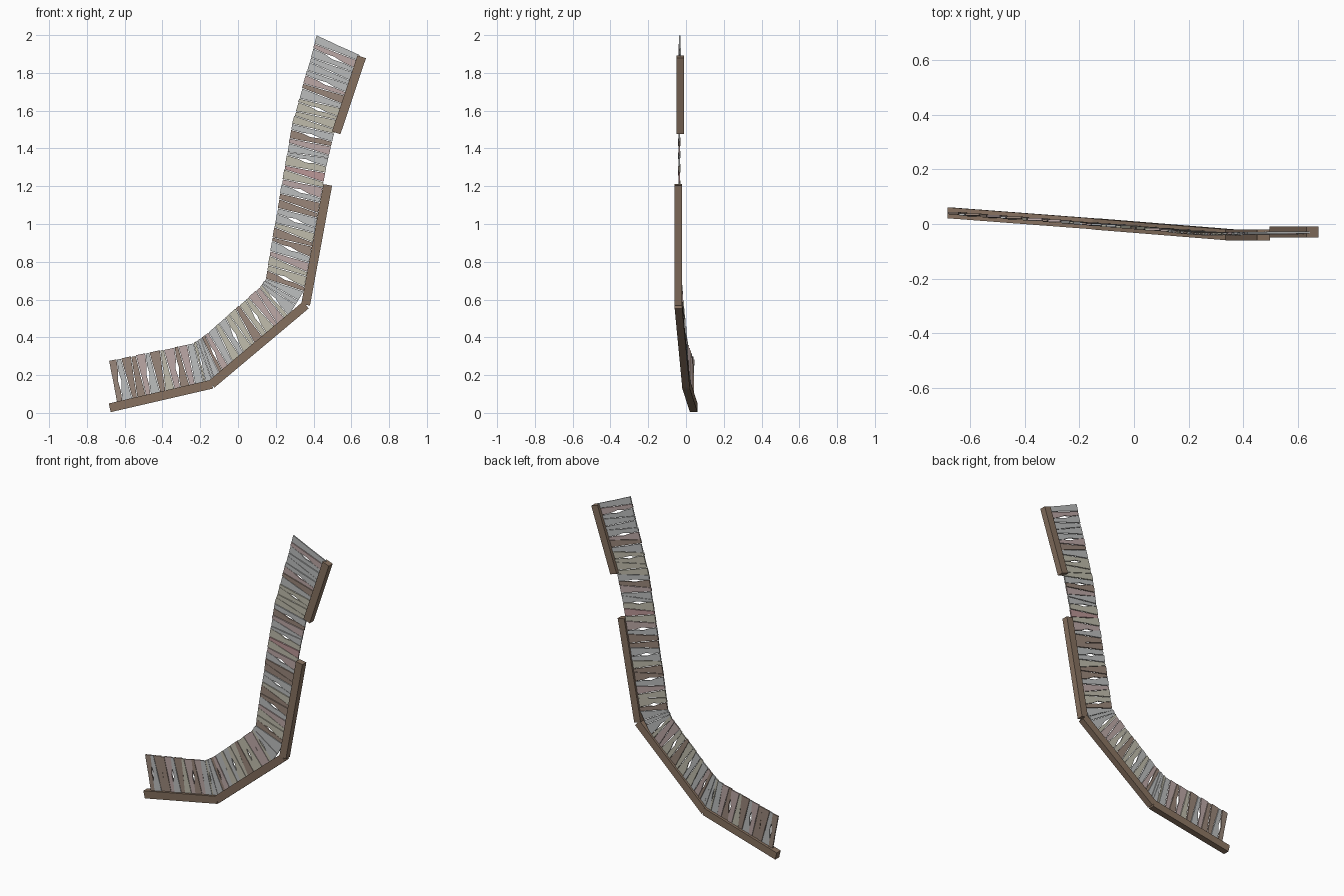
import bpy, random
from mathutils import Vector as V

if "Cube" in bpy.data.objects:
    bpy.data.objects.remove(bpy.data.objects["Cube"])

random.seed(7)

def material(name, c):
    m = bpy.data.materials.new(name)
    m.diffuse_color = (*c, 1)
    m.use_nodes = True
    m.node_tree.nodes["Principled BSDF"].inputs["Base Color"].default_value = m.diffuse_color
    return m

beam_mat = material("beam_wood", (0.24, 0.165, 0.115))
pink = material("faded_pink", (0.50, 0.39, 0.38))
grey = material("weathered_grey", (0.50, 0.51, 0.51))
cream = material("pale_cream", (0.52, 0.50, 0.41))
brown = material("old_brown", (0.32, 0.24, 0.195))
rose = material("rose", (0.50, 0.31, 0.31))

def make(name, verts, faces, mat):
    me = bpy.data.meshes.new(name)
    me.from_pydata(verts, [], faces)
    me.materials.append(mat)
    ob = bpy.data.objects.new(name, me)
    bpy.context.collection.objects.link(ob)
    return ob

BOX = [(0, 1, 2, 3), (7, 6, 5, 4), (0, 4, 5, 1), (1, 5, 6, 2), (2, 6, 7, 3), (3, 7, 4, 0)]

def beam(name, a, b, w=0.047, t=0.04):
    a, b = V(a), V(b)
    d = b - a
    n = V((-d.z, 0, d.x)).normalized() * w / 2
    y = V((0, t / 2, 0))
    make(name, [p + s for p in (a, b) for s in (n + y, n - y, -n - y, -n + y)], BOX, beam_mat)

# Edge beams
beam("lower_beam", (-0.679, 0.041, 0.027), (-0.137, 0.0, 0.152))
beam("slope_beam", (-0.14, 0.0, 0.152), (0.359, -0.04, 0.571))
beam("tall_beam", (0.358, -0.041, 0.572), (0.475, -0.041, 1.207))
beam("top_beam", (0.52, -0.03, 1.483), (0.655, -0.03, 1.885))

def depth(x):
    # the wall bends gently in y along its length
    pts = [(-0.7, 0.042), (-0.14, 0.0), (0.35, -0.037), (0.7, -0.031)]
    for (x0, y0), (x1, y1) in zip(pts, pts[1:]):
        if x <= x1:
            return y0 + (y1 - y0) * (x - x0) / (x1 - x0)
    return pts[-1][1]

# Stations: (inner x, z, depth y), (outer x, z), planks up to the next station
stations = [
    ((-0.638, 0.04), (-0.684, 0.275), 12),
    ((-0.185, 0.15), (-0.235, 0.37), 5),
    ((-0.08, 0.215), (-0.178, 0.41), 11),
    ((0.25, 0.49), (0.115, 0.665), 4),
    ((0.345, 0.635), (0.145, 0.71), 17),
    ((0.468, 1.305), (0.255, 1.355), 5),
    ((0.507, 1.475), (0.285, 1.53), 13),
    ((0.645, 1.895), (0.417, 2.0), 0),
]

def plank(i, inner, outer, notch, mat, y_off, t):
    # inner and outer are the two ends' (start, end) points in x, z
    verts, rows = [], (0, 0.3, 0.52, 0.72, 1)
    ya = depth(sum(p[0] for p in inner) / 2) + y_off
    yb = depth((outer[0][0] + inner[0][0]) / 2) + y_off
    ext = random.uniform(-0.018, 0.0) if i not in (0, 66) else 0
    for k, u in enumerate(rows):
        v = u * (1 + ext)
        l = V(inner[0]).lerp(V(outer[0]), v)
        r = V(inner[1]).lerp(V(outer[1]), v)
        if k == 2:
            l, r = l.lerp(r, notch[0]), r.lerp(l, notch[1])
        y = ya + (yb - ya) * u
        for p, s in ((l, -1), (r, -1), (r, 1), (l, 1)):
            verts.append((p.x, y + s * t / 2, p.y))
    faces = [(3, 2, 1, 0), (16, 17, 18, 19)]
    for k in range(4):
        for j in range(4):
            a, b = 4 * k + j, 4 * k + (j + 1) % 4
            faces.append((a, b, b + 4, a + 4))
    make(f"plank_{i:02d}", verts, faces, mat)

# Cut points along both edges, alternating wedge directions
cuts = []
for (ia, oa, n), (ib, ob, _) in zip(stations, stations[1:]):
    for j in range(n):
        w = 0.2 * (-1) ** len(cuts) if cuts else 0
        u = max(0, (j + w + random.uniform(-0.12, 0.12)) / n) if cuts else 0
        v = max(0, (j - w + random.uniform(-0.12, 0.12)) / n) if cuts else 0
        cuts.append((V(ia).lerp(V(ib), u), V(oa).lerp(V(ob), v)))
cuts.append((V(stations[-1][0]), V(stations[-1][1])))

# Planks, with a lens-shaped gap at some joints
N = len(cuts) - 1
gap = [0.22 if 0 < i < N and i % 4 == 1 else 0.03 for i in range(N + 1)]
tones = [pink, brown, grey, cream, pink, grey, brown, cream, grey]
for i in range(N):
    (i0, o0), (i1, o1) = cuts[i], cuts[i + 1]
    mat = rose if i == 47 else random.choice(tones)
    g = 0.04
    plank(i, (i0.lerp(i1, g), i1.lerp(i0, g)), (o0.lerp(o1, g), o1.lerp(o0, g)),
          (gap[i], gap[i + 1]), mat, 0.001 * (-1) ** i, 0.008)
